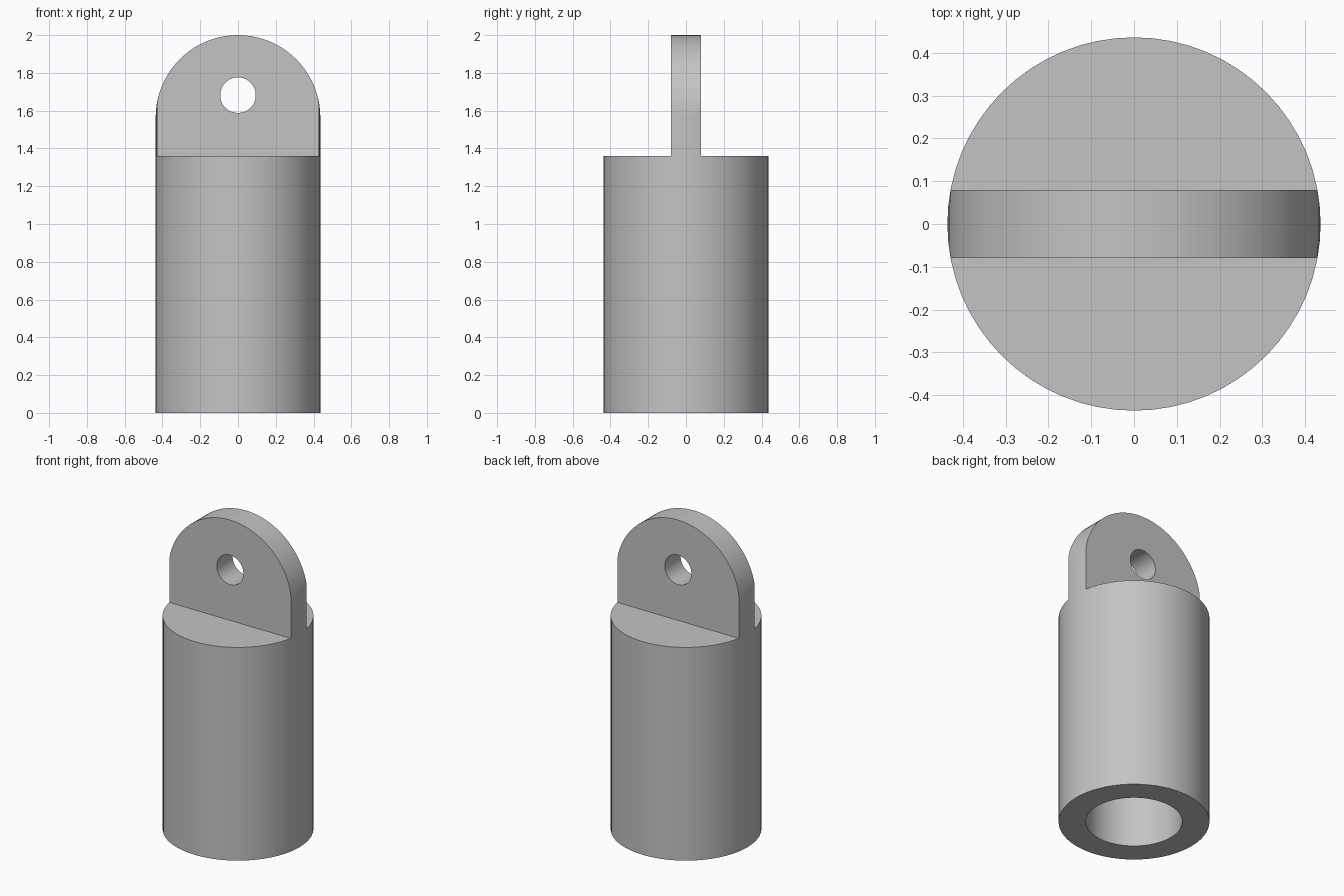
import bpy, bmesh
from math import sin, cos, pi, atan2, sqrt, radians

if "Cube" in bpy.data.objects:
    bpy.data.objects.remove(bpy.data.objects["Cube"])

R, BORE, SHOULDER = 0.436, 0.279, 1.36   # socket radius, bore radius, socket height
BORE_TOP = 1.2
HALF_T = 0.08                            # half thickness of the lug
ARC_Z, HOLE_Z, HOLE_R = 2 - R, 1.682, 0.094
SEG = 64

grey = bpy.data.materials.new("plain_grey")
grey.diffuse_color = (0.55, 0.55, 0.55, 1)
grey.use_nodes = True
grey.node_tree.nodes["Principled BSDF"].inputs["Base Color"].default_value = grey.diffuse_color


def finish(bm, name):
    bmesh.ops.recalc_face_normals(bm, faces=bm.faces)
    mesh = bpy.data.meshes.new(name)
    bm.to_mesh(mesh)
    bm.free()
    mesh.materials.append(grey)
    obj = bpy.data.objects.new(name, mesh)
    bpy.context.collection.objects.link(obj)
    bpy.context.view_layer.objects.active = obj
    obj.select_set(True)
    bpy.ops.object.shade_smooth_by_angle(angle=radians(30))
    obj.select_set(False)


def bridge(bm, a, b, skip=()):
    n = len(a)
    for i in range(n):
        if i not in skip:
            j = (i + 1) % n
            bm.faces.new((a[i], a[j], b[j], b[i]))


# Socket: round body with a blind bore from below
bm = bmesh.new()
rings = [[bm.verts.new((r * cos(2 * pi * i / SEG), r * sin(2 * pi * i / SEG), z))
          for i in range(SEG)]
         for r, z in ((R, SHOULDER), (R, 0), (BORE, 0), (BORE, BORE_TOP))]
for a, b in zip(rings, rings[1:]):
    bridge(bm, a, b)
bm.faces.new(rings[0])
bm.faces.new(rings[-1])
finish(bm, "socket_body")

# Lug: arched plate with a pin hole, its straight edges following the socket's curve
ARC, SIDE, BASE = 40, 3, 16
outline = [(R * cos(pi * i / ARC), ARC_Z + R * sin(pi * i / ARC)) for i in range(ARC + 1)]
outline += [(-R, ARC_Z + (SHOULDER - ARC_Z) * i / SIDE) for i in range(1, SIDE + 1)]
outline += [(-R + 2 * R * i / BASE, SHOULDER) for i in range(1, BASE + 1)]
outline += [(R, SHOULDER + (ARC_Z - SHOULDER) * i / SIDE) for i in range(1, SIDE)]
base_edges = range(ARC + SIDE, ARC + SIDE + BASE)

bm = bmesh.new()
step = R * sin(2 * pi / SEG)
loops = []
for y in (-HALF_T, -step, 0, step, HALF_T):
    lim = sqrt(R * R - y * y)
    loops.append([bm.verts.new((max(-lim, min(lim, x)), y, z)) for x, z in outline])
for a, b in zip(loops, loops[1:]):
    bridge(bm, a, b, base_edges)         # underside rests on the socket
holes = []
for y in (-HALF_T, HALF_T):
    angles = [atan2(z - HOLE_Z, x) for x, z in outline]
    holes.append([bm.verts.new((HOLE_R * cos(t), y, HOLE_Z + HOLE_R * sin(t))) for t in angles])
bridge(bm, loops[0], holes[0])
bridge(bm, holes[0], holes[1])
bridge(bm, holes[1], loops[-1])
finish(bm, "lug_plate")
